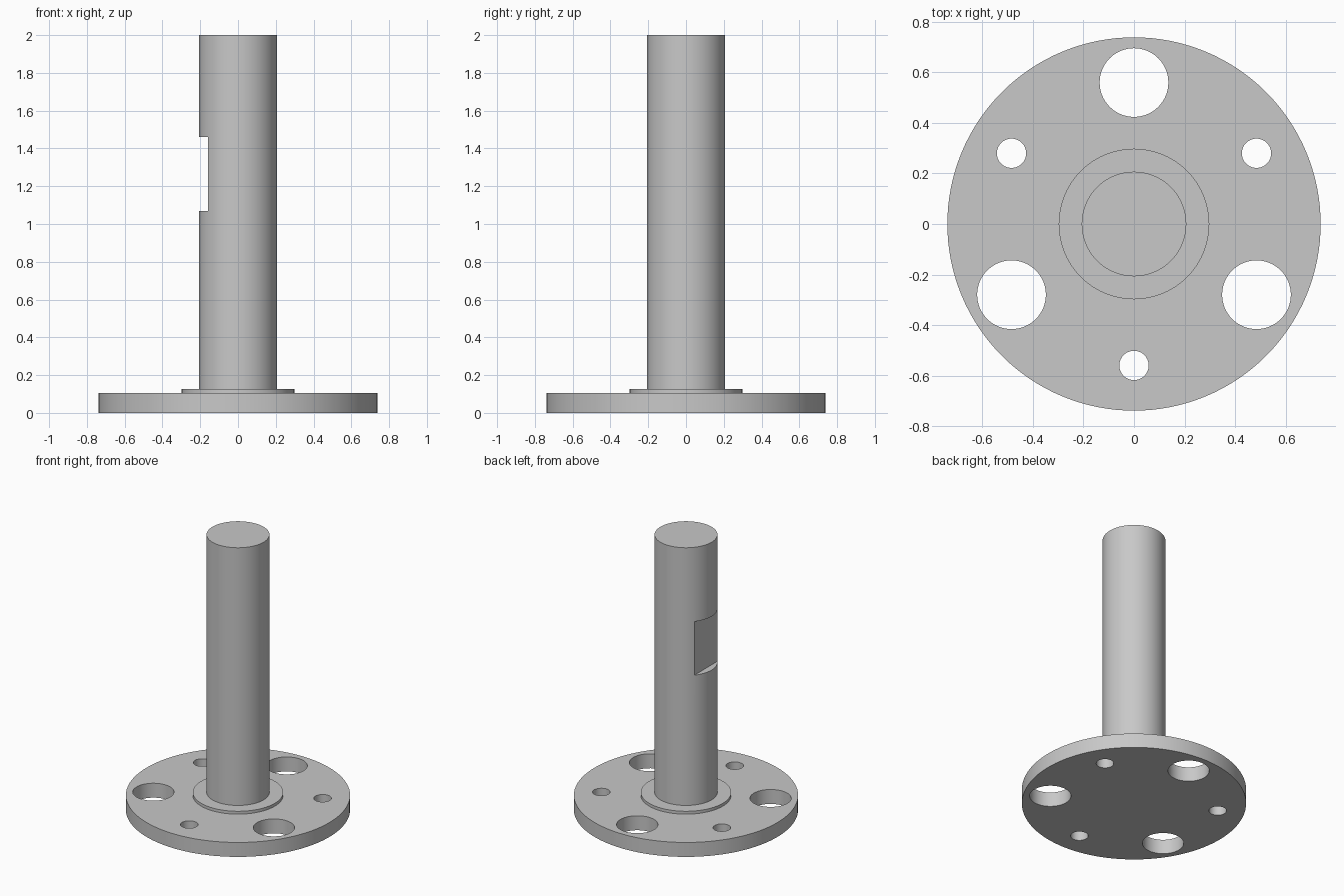
import bpy
from math import radians, sin, cos

cube = bpy.data.objects.get("Cube")
if cube:
    bpy.data.objects.remove(cube, do_unlink=True)

# Single plain metal colour
steel = bpy.data.materials.new("grey_steel")
steel.use_nodes = True
grey = (0.58, 0.58, 0.58, 1)
steel.diffuse_color = grey
steel.node_tree.nodes["Principled BSDF"].inputs["Base Color"].default_value = grey


def disc(name, radius, z0, z1, x=0, y=0, sides=128):
    bpy.ops.mesh.primitive_cylinder_add(vertices=sides, radius=radius, depth=z1 - z0,
                                        location=(x, y, (z0 + z1) / 2))
    ob = bpy.context.object
    ob.name = name
    ob.data.materials.append(steel)
    return ob


def cut(target, cutter):
    mod = target.modifiers.new("cut", 'BOOLEAN')
    mod.operation = 'DIFFERENCE'
    mod.solver = 'EXACT'
    mod.object = cutter
    bpy.context.view_layer.objects.active = target
    bpy.ops.object.modifier_apply(modifier=mod.name)
    bpy.data.objects.remove(cutter, do_unlink=True)


# Flange, hub collar and shaft
flange = disc("base_flange", 0.739, 0, 0.105)
collar = disc("hub_collar", 0.298, 0.06, 0.126)
shaft = disc("shaft", 0.207, 0.08, 2)

# Large and small through holes alternate around the bolt circle
for i in range(6):
    a = radians(90 + 60 * i)
    radius = 0.058 if i % 2 else 0.136
    cut(flange, disc("hole_cutter", radius, -0.1, 0.3, 0.56 * cos(a), 0.56 * sin(a), 64))

# Flat milled into one side of the shaft
bpy.ops.mesh.primitive_cube_add(size=1, location=(-0.36, 0, 1.265))
notch = bpy.context.object
notch.scale = (0.4, 1, 0.39)
cut(shaft, notch)

# Smooth round walls, crisp edges
for ob in (flange, collar, shaft):
    bpy.ops.object.select_all(action='DESELECT')
    ob.select_set(True)
    bpy.context.view_layer.objects.active = ob
    bpy.ops.object.shade_smooth_by_angle(angle=radians(30))
